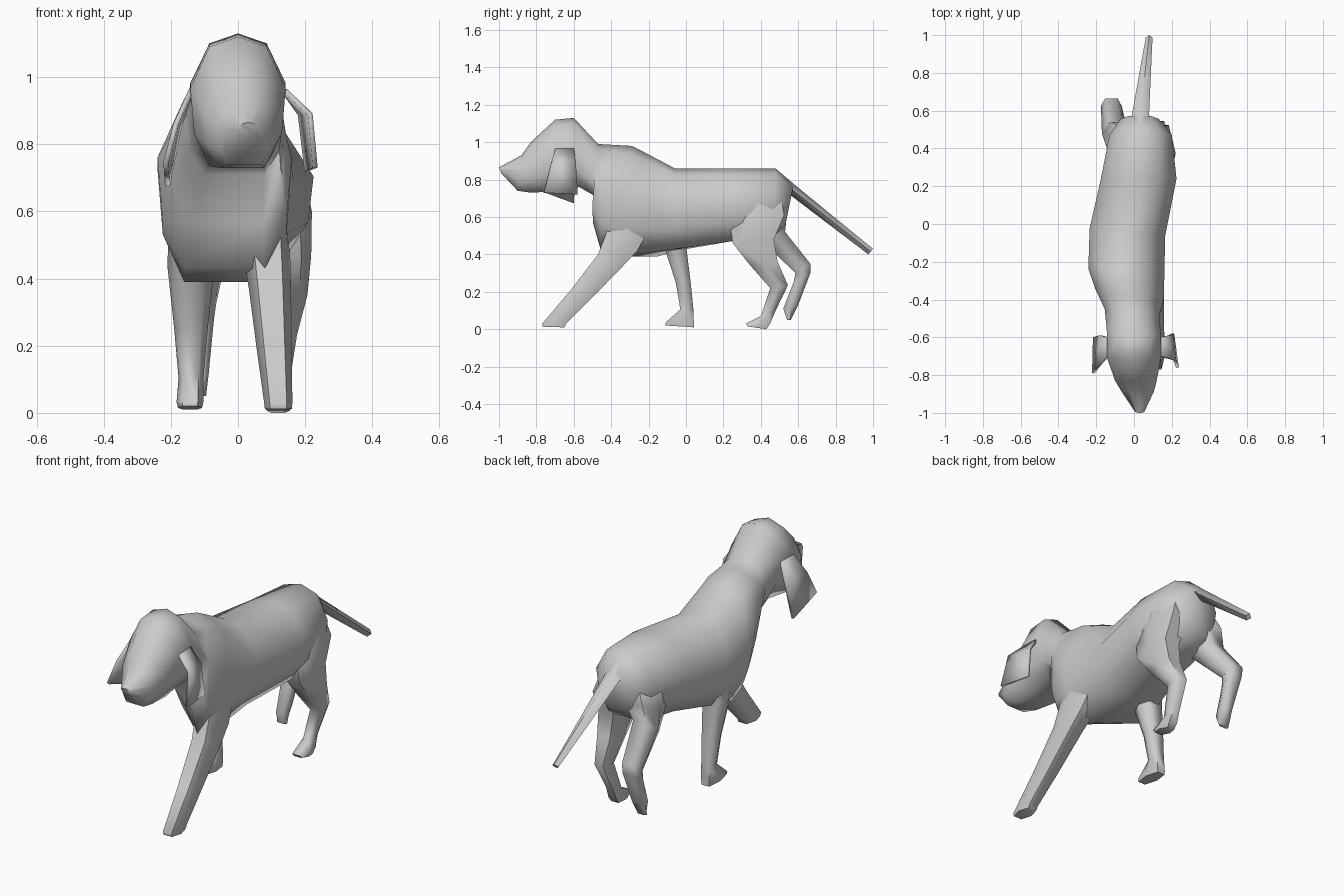
import bpy, bmesh
from mathutils import Vector

# Cross-sections as (sideways, along) factors
TRUNK = [(0, 1), (.6, .84), (1, .2), (.92, -.5), (.6, -1),
         (-.6, -1), (-.92, -.5), (-1, .2), (-.6, .84)]
LIMB = [(.6, 1), (1, 0), (.6, -1), (-.6, -1), (-1, 0), (-.6, 1)]
SLIM = [(0, 1), (1, 0), (0, -1), (-1, 0)]


def finish(name, bm):
    bmesh.ops.recalc_face_normals(bm, faces=bm.faces[:])
    for f in bm.faces:
        f.smooth = True
    me = bpy.data.meshes.new(name)
    bm.to_mesh(me)
    bm.free()
    ob = bpy.data.objects.new(name, me)
    bpy.context.collection.objects.link(ob)
    bpy.context.view_layer.objects.active = ob
    ob.select_set(True)
    bpy.ops.object.shade_smooth_by_angle(angle=1.2)
    ob.select_set(False)
    return ob


def loft(name, profile, rings):
    """Ring: y, z of one edge, y, z of the opposite edge, centre x, half width,
    and optionally how far the lower right side is pushed forward."""
    bm = bmesh.new()
    loops = []
    for ya, za, yb, zb, cx, hw, *twist in rings:
        a, b = Vector((cx, ya, za)), Vector((cx, yb, zb))
        mid, half = (a + b) / 2, (a - b) / 2
        t = twist[0] if twist else 0
        loops.append([bm.verts.new(mid + half * v + Vector((hw * u, -t * u * (1 - v) / 2, 0)))
                      for u, v in profile])
    n = len(profile)
    for p, q in zip(loops, loops[1:]):
        for i in range(n):
            j = (i + 1) % n
            bm.faces.new((p[i], p[j], q[j], q[i]))
    bm.faces.new(loops[0])
    bm.faces.new(loops[-1])
    return finish(name, bm)


def ear(name, rows):
    """Thin flap made from rows of (front, back) points."""
    bm = bmesh.new()
    vs = [[bm.verts.new(p) for p in r] for r in rows]
    for p, q in zip(vs, vs[1:]):
        bm.faces.new((p[0], p[1], q[1], q[0]))
    ob = finish(name, bm)
    m = ob.modifiers.new("thickness", "SOLIDIFY")
    m.thickness, m.offset = .015, 0


# Head, neck and trunk as one continuous skin, shoulders twisted by the stride
loft("body", TRUNK, [
    (-1.0, .865, -.985, .83, .03, .025),
    (-.88, .93, -.90, .74, .02, .085),
    (-.83, 1.0, -.83, .73, .01, .11),
    (-.70, 1.12, -.73, .735, 0, .142),
    (-.60, 1.13, -.57, .76, 0, .142),
    (-.47, .99, -.46, .71, -.01, .145, .04),
    (-.38, .985, -.42, .57, -.03, .175, .13),
    (-.29, .98, -.35, .43, -.04, .20, .18),
    (-.24, .955, -.24, .39, -.04, .20, .15),
    (-.06, .86, -.02, .43, -.035, .20, .05),
    (.24, .86, .24, .47, .025, .20),
    (.48, .86, .46, .49, .035, .165),
    (.575, .77, .53, .55, .03, .10),
])

# Legs caught in mid stride
loft("front_leg_right", LIMB, [
    (-.38, .66, -.18, .56, .065, .07),
    (-.42, .53, -.26, .42, .085, .07),
    (-.47, .40, -.33, .345, .095, .063),
    (-.62, .205, -.50, .17, .108, .052),
    (-.77, .028, -.64, .03, .12, .042),
    (-.765, .012, -.65, .01, .12, .04),
])
loft("front_leg_left", LIMB, [
    (-.24, .66, .02, .64, -.12, .085),
    (-.11, .42, .0, .45, -.14, .07),
    (-.055, .25, .025, .25, -.14, .05),
    (-.03, .105, .04, .10, -.14, .037),
    (-.11, .035, .042, .03, -.143, .04),
    (-.11, .02, .042, .01, -.143, .036),
])
loft("hind_leg_right", LIMB, [
    (.27, .70, .51, .70, .085, .115),
    (.23, .59, .525, .61, .13, .09),
    (.25, .46, .47, .48, .145, .073),
    (.34, .345, .49, .36, .145, .062),
    (.45, .22, .545, .235, .135, .04),
    (.40, .07, .475, .09, .12, .032),
    (.32, .03, .45, .03, .12, .04),
    (.33, .015, .43, .0, .12, .035),
])
loft("hind_leg_left", LIMB, [
    (.26, .66, .52, .68, -.03, .10),
    (.33, .56, .54, .62, -.065, .09),
    (.43, .45, .53, .52, -.10, .07),
    (.585, .30, .665, .35, -.12, .055),
    (.575, .25, .665, .30, -.12, .048),
    (.52, .11, .60, .13, -.12, .033),
    (.54, .05, .56, .05, -.125, .03),
])

# Tail sloping down and back
loft("tail", SLIM, [
    (.49, .85, .53, .74, .03, .06),
    (.59, .765, .58, .70, .035, .045),
    (1.0, .43, .975, .40, .08, .018),
])

# Drooping ears
ear("ear_right", [
    [(.14, -.70, .96), (.135, -.60, .96)],
    [(.215, -.72, .89), (.185, -.59, .89)],
    [(.23, -.76, .73), (.205, -.58, .72)],
])
ear("ear_left", [
    [(-.14, -.70, .96), (-.14, -.60, .96)],
    [(-.185, -.75, .86), (-.175, -.59, .85)],
    [(-.215, -.79, .745), (-.21, -.60, .675)],
])
